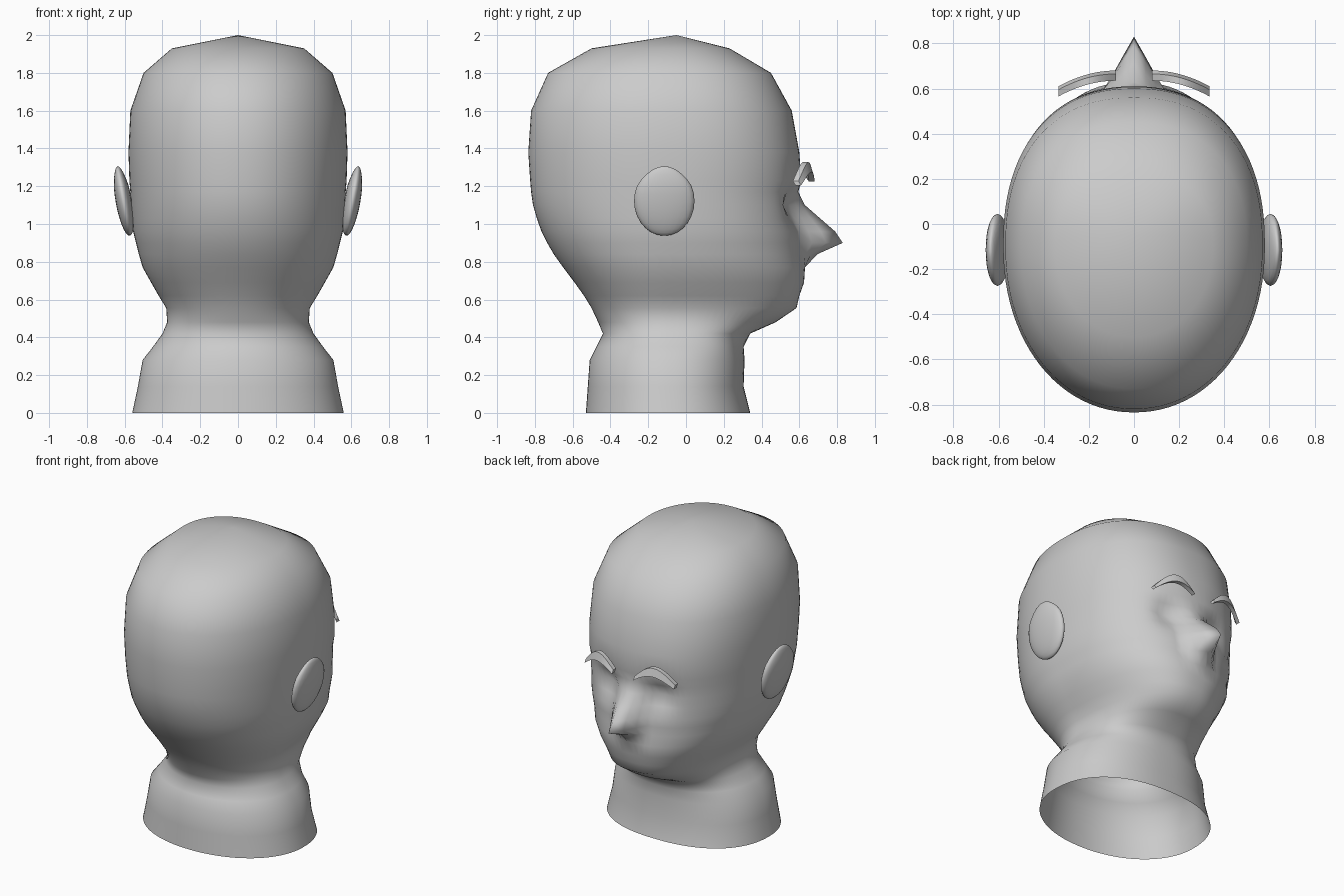
import bpy
import bmesh
import math
from mathutils import Matrix, Vector

default_cube = bpy.data.objects.get("Cube")
if default_cube:
    bpy.data.objects.remove(default_cube, do_unlink=True)

clay = bpy.data.materials.new("clay_grey")
clay.use_nodes = True
CLAY = (0.6, 0.6, 0.6, 1)
clay.diffuse_color = CLAY
clay.node_tree.nodes["Principled BSDF"].inputs["Base Color"].default_value = CLAY


def finish(bm, name, sharp_angle=180):
    """Turn a bmesh into a smooth shaded, coloured object."""
    bmesh.ops.recalc_face_normals(bm, faces=bm.faces)
    mesh = bpy.data.meshes.new(name)
    bm.to_mesh(mesh)
    bm.free()
    mesh.materials.append(clay)
    obj = bpy.data.objects.new(name, mesh)
    bpy.context.collection.objects.link(obj)
    bpy.ops.object.select_all(action="DESELECT")
    obj.select_set(True)
    bpy.context.view_layer.objects.active = obj
    bpy.ops.object.shade_smooth_by_angle(angle=math.radians(sharp_angle))
    return obj


# Head and neck rings: height, half width, back, front, nose length
RINGS = [
    (0, .56, -.53, .34, 0),
    (.14, .53, -.52, .305, 0),
    (.28, .505, -.51, .31, 0),
    (.35, .45, -.475, .305, 0),
    (.42, .4, -.44, .34, 0),
    (.48, .375, -.465, .475, 0),
    (.555, .38, -.5, .585, 0),
    (.62, .42, -.54, .6, 0),
    (.69, .46, -.59, .625, 0),
    (.77, .505, -.65, .63, 0),
    (.84, .525, -.7, .615, .08),
    (.9, .54, -.735, .615, .215),
    (.96, .555, -.765, .61, .18),
    (1.03, .56, -.79, .6, .11),
    (1.1, .567, -.81, .6, .03),
    (1.17, .57, -.82, .595, 0),
    (1.23, .575, -.825, .61, 0),
    (1.38, .58, -.835, .6, 0),
    (1.6, .57, -.82, .56, 0),
    (1.8, .5, -.73, .45, 0),
    (1.93, .35, -.5, .23, 0),
]
COLUMNS = 96
MIDDLE = -.1


def signed_power(value, power):
    return math.copysign(abs(value) ** power, value)


def head_point(ring, column):
    z, half, back, front, nose = ring
    angle = math.tau * column / COLUMNS
    s, c = math.sin(angle), math.cos(angle)
    power = 2 / 2.3 if c > 0 else 2 / 2.08
    x = half * signed_power(s, power)
    reach = front - MIDDLE if c > 0 else MIDDLE - back
    y = MIDDLE + reach * signed_power(c, power)
    if c > 0:
        # Nose wedge and eye sockets
        y += nose * max(0, 1 - abs(x) / .125)
        y -= .06 * math.exp(-((abs(x) - .19) / .09) ** 2 - ((z - 1.1) / .07) ** 2)
    return x, y, z


bm = bmesh.new()
loops = [[bm.verts.new(head_point(r, i)) for i in range(COLUMNS)] for r in RINGS]
for low, high in zip(loops, loops[1:]):
    for i in range(COLUMNS):
        j = (i + 1) % COLUMNS
        bm.faces.new((low[i], low[j], high[j], high[i]))
crown = bm.verts.new((0, -.05, 2))
for i in range(COLUMNS):
    bm.faces.new((loops[-1][i], loops[-1][(i + 1) % COLUMNS], crown))
finish(bm, "head_and_neck")


def ear(side, name):
    """Rounded disc with a pointed top, leaning outwards."""
    bm = bmesh.new()
    bmesh.ops.create_uvsphere(bm, u_segments=24, v_segments=14, radius=1)
    for v in bm.verts:
        if v.co.z > .5:
            v.co.xy *= 1 - .3 * (v.co.z - .5)
    size = Matrix.Diagonal((.043, .16, .187, 1))
    lean = Matrix.Rotation(math.radians(10), 4, "Y")
    place = Matrix.Translation((.605, -.115, 1.122))
    bm.transform(Matrix.Scale(side, 4, Vector((1, 0, 0))) @ place @ lean @ size)
    finish(bm, name)


def eyebrow(side, name):
    """Thin arched crescent standing just off the brow."""
    bm = bmesh.new()
    steps = 12
    rows = []
    for k in range(steps + 1):
        t = k / steps
        arch = math.sin(math.pi * t)
        x = side * (.08 + .255 * t)
        y = .665 - .07 * t * t
        z = 1.235 + .06 * arch - .02 * t
        width = .012 + .03 * arch
        rows.append([bm.verts.new(p) for p in (
            (x, y + .015, z - .01),
            (x, y, z + width),
            (x, y - .03, z + width),
            (x, y - .015, z - .01))])
    for a, b in zip(rows, rows[1:]):
        for i in range(4):
            j = (i + 1) % 4
            bm.faces.new((a[i], a[j], b[j], b[i]))
    bm.faces.new(rows[0])
    bm.faces.new(rows[-1])
    finish(bm, name, 40)


for side, label in ((1, "left"), (-1, "right")):
    ear(side, label + "_ear")
    eyebrow(side, label + "_eyebrow")
